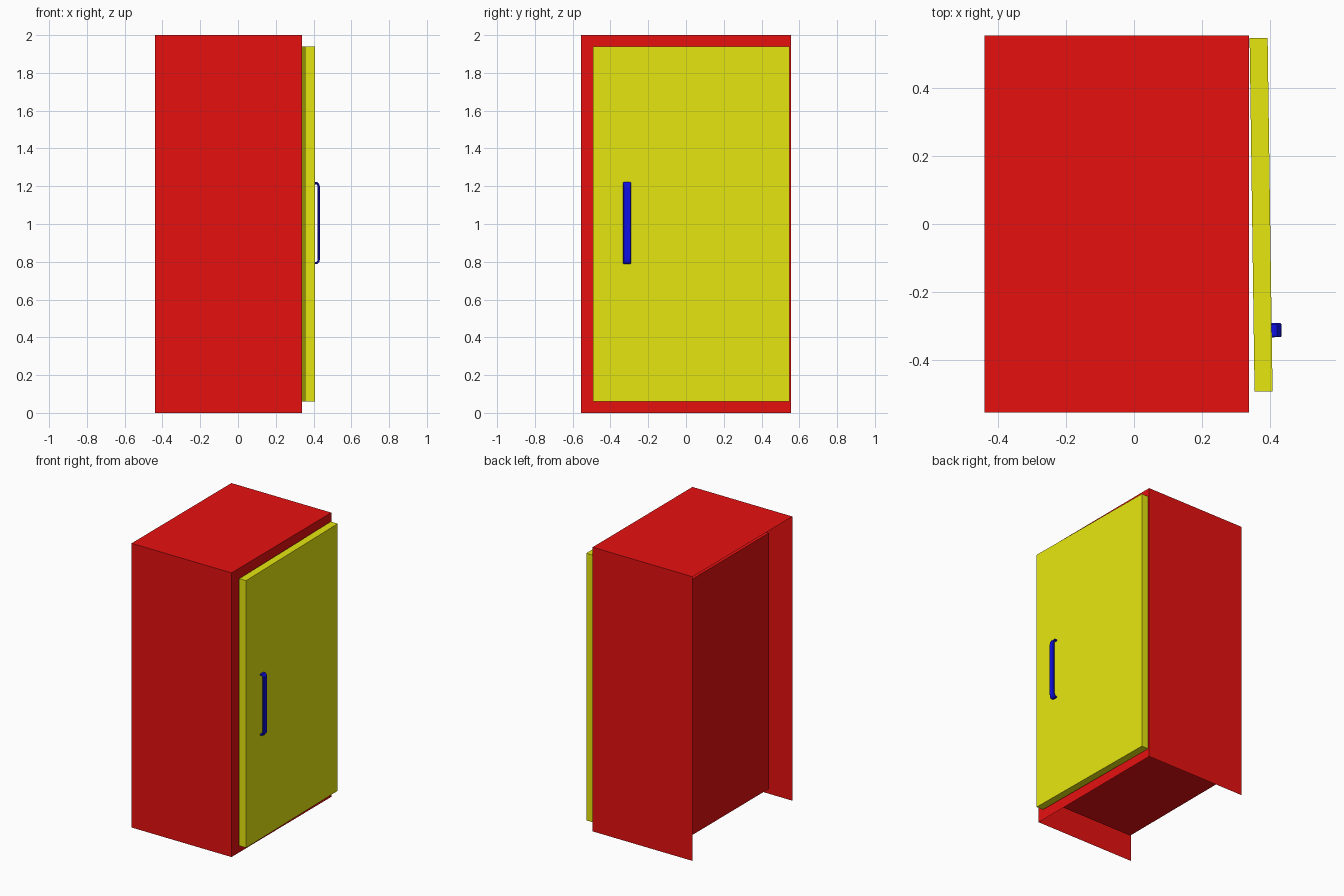
import bpy, bmesh, math
from mathutils import Matrix, Vector

if "Cube" in bpy.data.objects:
    bpy.data.objects.remove(bpy.data.objects["Cube"])


def make_object(name, bm, color):
    mesh = bpy.data.meshes.new(name)
    bm.to_mesh(mesh)
    bm.free()
    mat = bpy.data.materials.new(name + "_paint")
    mat.diffuse_color = (*color, 1)
    mat.use_nodes = True
    mat.node_tree.nodes["Principled BSDF"].inputs["Base Color"].default_value = mat.diffuse_color
    mesh.materials.append(mat)
    obj = bpy.data.objects.new(name, mesh)
    bpy.context.collection.objects.link(obj)
    return obj


def box(lo, hi):
    lo, hi = Vector(lo), Vector(hi)
    bm = bmesh.new()
    m = Matrix.Translation((lo + hi) / 2) @ Matrix.Diagonal((*(hi - lo), 1))
    bmesh.ops.create_cube(bm, size=1, matrix=m)
    return bm


# Cabinet: thin shell open at the back and underneath, with a cavity behind the door
bm = box((-0.44, -0.555, 0), (0.338, 0.555, 2))
bm.normal_update()
front = max(bm.faces, key=lambda f: f.normal.x)
unused = [f for f in bm.faces if f.normal.x < -0.9 or f.normal.z < -0.9]
bmesh.ops.delete(bm, geom=unused, context='FACES_ONLY')
bmesh.ops.inset_region(bm, faces=[front], thickness=0.105, use_boundary=True,
                       use_even_offset=True)
# square up the opening, then push it back into the cabinet
for v in front.verts:
    v.co = (0.338, math.copysign(0.44, v.co.y), 1.9 if v.co.z > 1 else 0.1)
ext = bmesh.ops.extrude_discrete_faces(bm, faces=[front])
bmesh.ops.translate(bm, verts=list(ext["faces"][0].verts), vec=(-0.675, 0, 0))
make_object("cabinet", bm, (0.8, 0.005, 0.005))

# Door: modelled around its hinge, left very slightly ajar
hinge = Matrix.Translation((0.34, 0.547, 0)) @ Matrix.Rotation(math.radians(0.8), 4, 'Z')
door = make_object("door", box((0, -1.04, 0.06), (0.053, 0, 1.94)), (0.8, 0.8, 0.005))
door.matrix_world = hinge

# Handle: flattened eight-sided bar swept along a bracket path
path = [Vector(p) for p in [(0.050, 0.794), (0.066, 0.794), (0.074, 0.804), (0.076, 0.82),
                            (0.076, 1.19), (0.074, 1.206), (0.066, 1.216), (0.050, 1.216)]]
section = [(0.021, 0.003), (0.017, 0.006), (-0.017, 0.006), (-0.021, 0.003),
           (-0.021, -0.003), (-0.017, -0.006), (0.017, -0.006), (0.021, -0.003)]
bm = bmesh.new()
rings = []
for i, p in enumerate(path):
    t = (path[min(i + 1, len(path) - 1)] - path[max(i - 1, 0)]).normalized()
    n = Vector((t.y, -t.x))
    rings.append([bm.verts.new((p.x + n.x * b, -0.86 + a, p.y + n.y * b)) for a, b in section])
for r, s in zip(rings, rings[1:]):
    for k in range(8):
        bm.faces.new((r[k], r[(k + 1) % 8], s[(k + 1) % 8], s[k]))
bm.faces.new(rings[0])
bm.faces.new(rings[-1])
bmesh.ops.recalc_face_normals(bm, faces=bm.faces)
handle = make_object("door_handle", bm, (0.005, 0.005, 0.8))
handle.matrix_world = hinge
